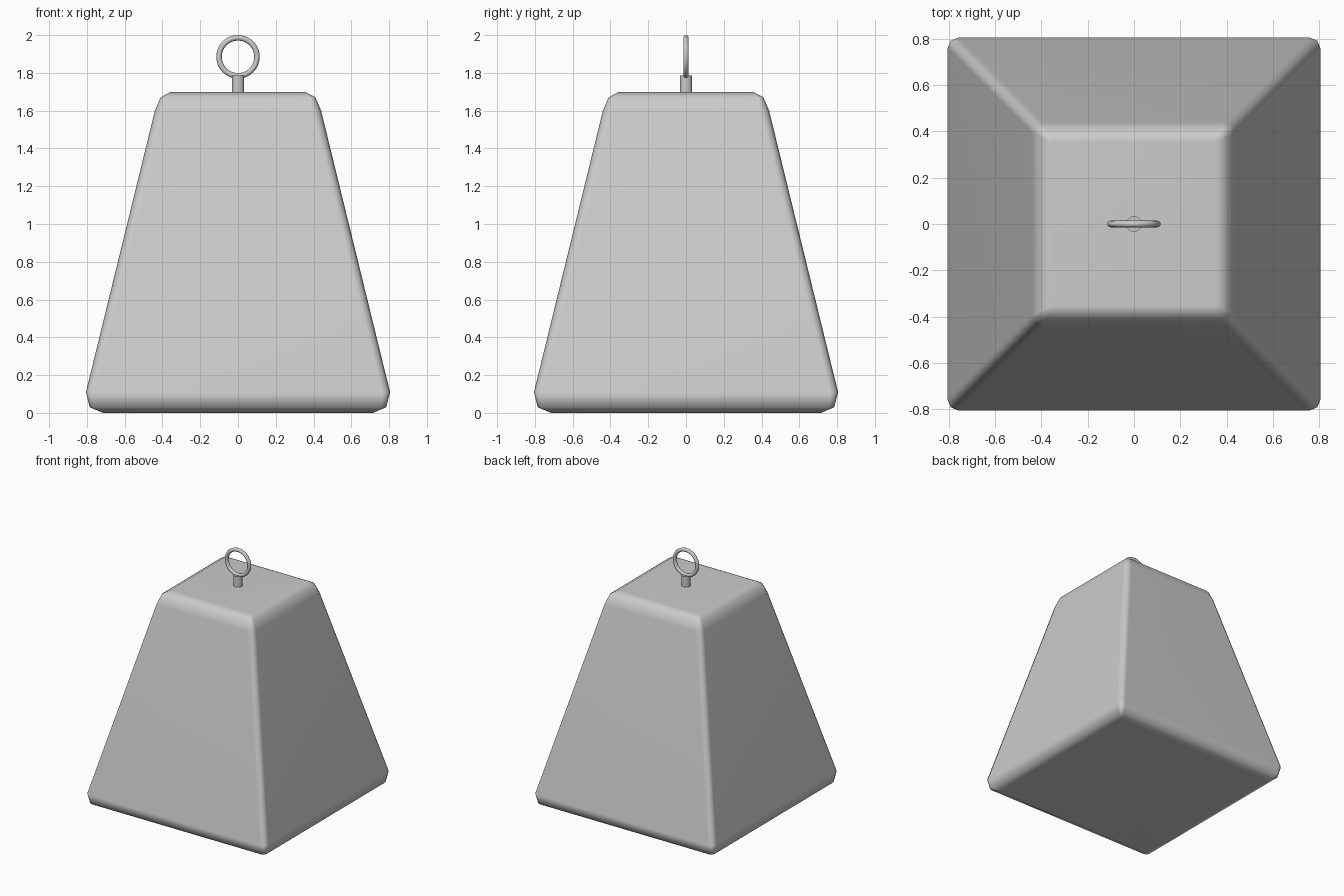
import bpy, bmesh
from math import pi, sin, cos

if "Cube" in bpy.data.objects:
    bpy.data.objects.remove(bpy.data.objects["Cube"])


def rounded_square(half, z, r, steps=2):
    """Corner points of a square ring with rounded corners."""
    pts = []
    for q, (sx, sy) in enumerate([(1, 1), (-1, 1), (-1, -1), (1, -1)]):
        for i in range(steps + 1):
            a = q * pi / 2 + i / steps * pi / 2
            pts.append((sx * (half - r) + r * cos(a), sy * (half - r) + r * sin(a), z))
    return pts


# Tapered weight body: stacked rings of (half width, height, corner radius)
profile = [(0.715, 0.0, 0.012), (0.785, 0.03, 0.03), (0.805, 0.11, 0.045),
           (0.44, 1.60, 0.045), (0.41, 1.67, 0.03), (0.355, 1.70, 0.012)]
bm = bmesh.new()
rings = [[bm.verts.new(p) for p in rounded_square(*row)] for row in profile]
for low, high in zip(rings, rings[1:]):
    n = len(low)
    for i in range(n):
        j = (i + 1) % n
        bm.faces.new((low[i], low[j], high[j], high[i]))
bm.faces.new(rings[0][::-1])
bm.faces.new(rings[-1])
for f in bm.faces:
    f.smooth = True
mesh = bpy.data.meshes.new("weight_body")
bm.to_mesh(mesh)
bm.free()
body = bpy.data.objects.new("weight_body", mesh)
bpy.context.collection.objects.link(body)
# Keep the large faces evenly shaded
weighted = body.modifiers.new("weighted_normals", 'WEIGHTED_NORMAL')

# Short stem under the ring
bpy.ops.mesh.primitive_cylinder_add(vertices=24, radius=0.033, depth=0.105, location=(0, 0, 1.7325))
bpy.context.object.name = "ring_stem"
bpy.ops.object.shade_smooth_by_angle()

# Lifting ring facing the front
bpy.ops.mesh.primitive_torus_add(major_radius=0.1005, minor_radius=0.0145, major_segments=48,
                                 minor_segments=12, location=(0, 0, 1.885), rotation=(pi / 2, 0, 0))
bpy.context.object.name = "lifting_ring"
bpy.ops.object.shade_smooth()
